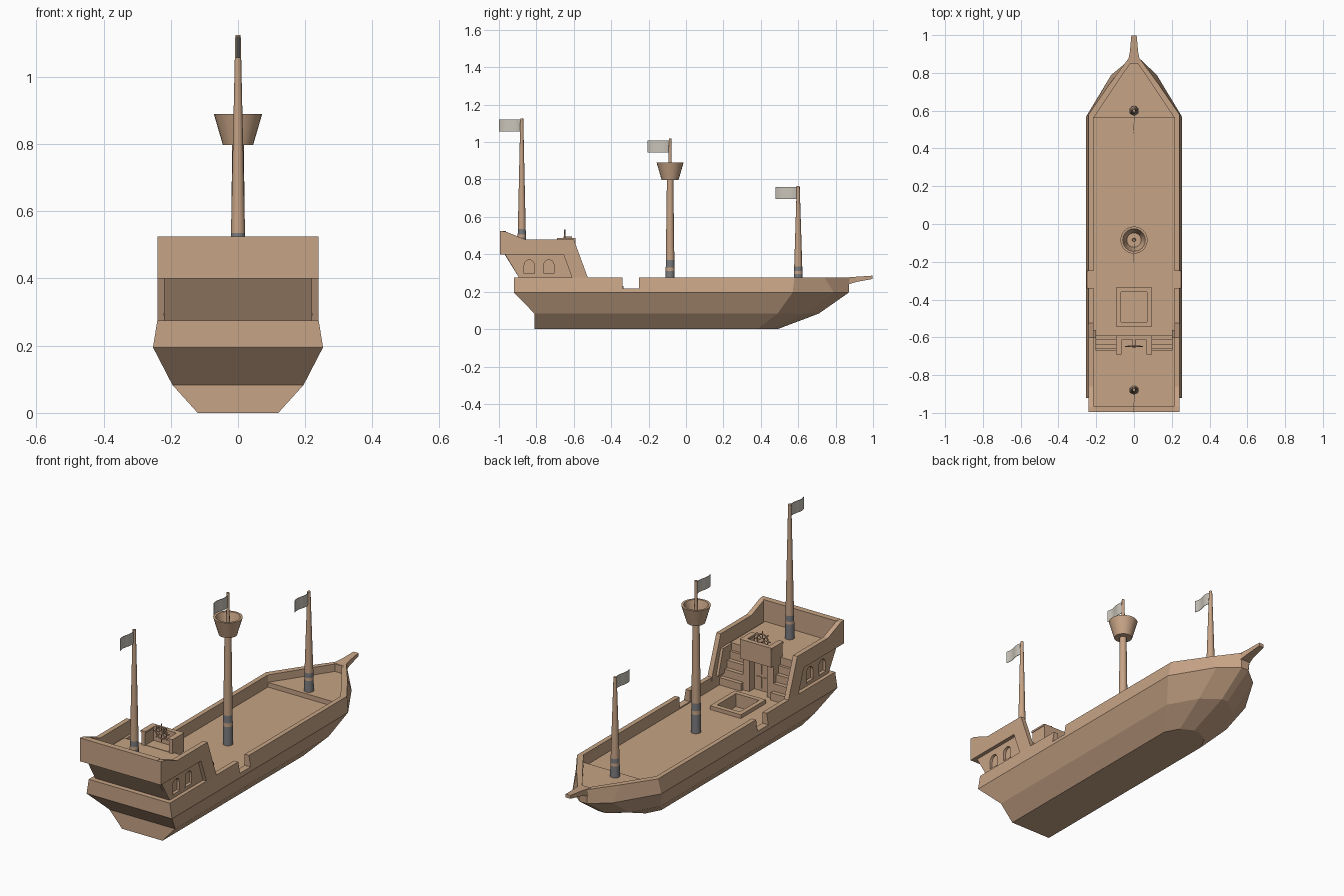
import bpy, bmesh, math
from mathutils import Matrix

if "Cube" in bpy.data.objects:
    bpy.data.objects.remove(bpy.data.objects["Cube"])


def mat(name, rgb):
    m = bpy.data.materials.new(name)
    m.diffuse_color = (*rgb, 1)
    m.use_nodes = True
    m.node_tree.nodes["Principled BSDF"].inputs["Base Color"].default_value = m.diffuse_color
    return m


WOOD = mat("tan_wood", (0.565, 0.366, 0.235))
GREY = mat("grey_band", (0.20, 0.20, 0.21))
CLOTH = mat("pale_cloth", (0.58, 0.55, 0.48))
DECK, FORE, QUARTER = 0.21, 0.235, 0.41


def finish(bm, name, mats=(WOOD,), smooth=False):
    bmesh.ops.recalc_face_normals(bm, faces=bm.faces)
    me = bpy.data.meshes.new(name)
    bm.to_mesh(me)
    bm.free()
    for m in mats:
        me.materials.append(m)
    ob = bpy.data.objects.new(name, me)
    bpy.context.collection.objects.link(ob)
    if smooth:
        bpy.ops.object.select_all(action='DESELECT')
        ob.select_set(True)
        bpy.context.view_layer.objects.active = ob
        bpy.ops.object.shade_smooth_by_angle(angle=math.radians(35))
    return ob


def loft(name, rings, closed=True):
    """Skin a list of equal-length point rings and cap both ends."""
    bm = bmesh.new()
    vs = [[bm.verts.new(p) for p in r] for r in rings]
    n = len(rings[0])
    for a, b in zip(vs, vs[1:]):
        for i in range(n):
            j = (i + 1) % n
            bm.faces.new((a[i], a[j], b[j], b[i]))
    bm.faces.new(vs[0])
    bm.faces.new(vs[-1])
    return finish(bm, name)


def box(name, x0, x1, y0, y1, z0, z1):
    return loft(name, [[(x0, y0, z), (x1, y0, z), (x1, y1, z), (x0, y1, z)] for z in (z0, z1)])


def side_prism(name, prof, x0, x1):
    """Extrude a (y, z) outline across x."""
    return loft(name, [[(x, y, z) for y, z in prof] for x in (x0, x1)])


def cut(ob, cutter):
    m = ob.modifiers.new("cut", 'BOOLEAN')
    m.operation, m.solver, m.object = 'DIFFERENCE', 'EXACT', cutter
    bpy.context.view_layer.objects.active = ob
    bpy.ops.object.modifier_apply(modifier=m.name)
    bpy.data.objects.remove(cutter)


def lathe(name, prof, y, bands=(), n=20):
    """Revolve (r, z) points; faces inside a band of heights turn grey."""
    bm = bmesh.new()
    rings = [[bm.verts.new((r * math.cos(2 * math.pi * i / n), y + r * math.sin(2 * math.pi * i / n), z))
              for i in range(n)] for r, z in prof]
    for a, b in zip(rings, rings[1:]):
        for i in range(n):
            j = (i + 1) % n
            f = bm.faces.new((a[i], a[j], b[j], b[i]))
            c = f.calc_center_median().z
            f.material_index = int(any(lo < c < hi for lo, hi in bands))
    bm.faces.new(rings[0])
    bm.faces.new(rings[-1])
    return finish(bm, name, (WOOD, GREY), True)


def plan(half, z):
    """Mirror the starboard half outline into a full ring."""
    return [(x, y, z) for x, y in half] + [(-x, y, z) for x, y in reversed(half)]


# hull: four stacked outlines, then the inner side of the bulwark down to the deck
inner = [(0.215, -0.89), (0.215, 0.56), (0.112, 0.715), (0.02, 0.85)]
hull = loft("hull", [
    plan([(0.12, -0.81), (0.12, 0.38), (0.08, 0.455), (0.015, 0.49)], 0),
    plan([(0.195, -0.81), (0.195, 0.49), (0.11, 0.64), (0.018, 0.71)], 0.083),
    plan([(0.253, -0.92), (0.253, 0.57), (0.12, 0.79), (0.022, 0.87)], 0.195),
    plan([(0.24, -0.92), (0.24, 0.58), (0.13, 0.74), (0.03, 0.875)], 0.275),
    plan(inner, 0.275), plan(inner, DECK)])
cut(hull, box("gap_cutter", -0.4, 0.4, -0.34, -0.25, DECK + 0.006, 0.4))
cut(hull, box("hatch_cutter", -0.068, 0.068, -0.52, -0.36, 0.16, 0.3))

# raised foredeck and bowsprit
fore = [(0.216, 0.56), (0.113, 0.716), (0.021, 0.851)]
loft("foredeck", [plan(fore, DECK - 0.01), plan(fore, FORE)])
loft("bowsprit", [[(-w, y, lo), (w, y, lo), (w, y, hi), (-w, y, hi)]
                  for w, y, lo, hi in ((0.033, 0.855, 0.235, 0.276), (0.022, 0.91, 0.252, 0.28),
                                       (0.014, 0.998, 0.268, 0.286))])

# hatch coaming
for s in (-1, 1):
    box("hatch_side", *sorted((s * 0.068, s * 0.092)), -0.545, -0.333, 0.2, 0.23)
box("hatch_back", -0.068, 0.068, -0.545, -0.52, 0.2, 0.23)
box("hatch_front", -0.068, 0.068, -0.36, -0.333, 0.2, 0.23)

# stern cabin
side_prism("cabin_body", [(-0.88, 0.2), (-0.89, 0.27), (-0.97, 0.40), (-0.97, QUARTER),
                          (-0.67, QUARTER), (-0.67, 0.2)], -0.206, 0.206)
box("stern_wall", -0.216, 0.216, -0.995, -0.963, 0.40, 0.525)


def arch(cy, w, z0, z1):
    return [(cy - w, z0), (cy + w, z0)] + [
        (cy + w * math.cos(math.pi * i / 8), z1 - w + w * math.sin(math.pi * i / 8)) for i in range(9)]


for s in (-1, 1):
    # recessed side wall with two arched windows
    wall = side_prism("cabin_side", [(-0.89, 0.27), (-0.97, 0.405), (-0.6, 0.405), (-0.56, 0.27)],
                      *sorted((s * 0.2, s * 0.22)))
    for cy in (-0.838, -0.733):
        cut(wall, side_prism("window_cutter", arch(cy, 0.027, 0.294, 0.37), *sorted((s * 0.15, s * 0.3))))
        # window sill
        box("window_sill", *sorted((s * 0.2, s * 0.223)), cy - 0.028, cy + 0.028, 0.29, 0.297)
    # overhanging rail plate
    side_prism("cabin_rail", [(-0.995, 0.40), (-0.995, 0.525), (-0.965, 0.522), (-0.86, 0.48), (-0.60, 0.48),
                              (-0.525, 0.275), (-0.522, 0.23), (-0.6, 0.23), (-0.61, 0.275), (-0.655, 0.40)],
               *sorted((s * 0.214, s * 0.24)))
    # stairs
    for i in range(4):
        box("stair_step", *sorted((s * 0.088, s * 0.215)), -0.68, -0.59 - 0.022 * i,
            DECK - 0.005 + 0.04 * i, DECK + 0.04 * (i + 1))
    # door posts and wheel stand sides
    box("door_post", *sorted((s * 0.052, s * 0.09)), -0.68, -0.61, 0.2, 0.4)
    box("stand_side", *sorted((s * 0.07, s * 0.092)), -0.685, -0.61, 0.38, 0.478)
    box("stand_cap", *sorted((s * 0.066, s * 0.095)), -0.69, -0.592, 0.478, 0.488)
    # door panels
    for z in (0.225, 0.3):
        box("door_panel", *sorted((s * 0.006, s * 0.036)), -0.66, -0.648, z, z + 0.06)

box("door", -0.052, 0.052, -0.68, -0.652, 0.2, 0.39)
box("stand_floor", -0.09, 0.09, -0.68, -0.6, 0.385, QUARTER + 0.002)
box("stand_front", -0.092, 0.092, -0.615, -0.59, 0.385, 0.488)

# steering wheel: rim, hub and spokes around a y axle
WY, WZ = -0.648, 0.485
bm = bmesh.new()
N, M = 24, 6
rim = [[bm.verts.new(((0.032 + 0.004 * math.cos(b)) * math.cos(a), 0.004 * math.sin(b),
                      (0.032 + 0.004 * math.cos(b)) * math.sin(a)))
        for b in (2 * math.pi * k / M for k in range(M))] for a in (2 * math.pi * i / N for i in range(N))]
for i in range(N):
    for k in range(M):
        p, q = rim[i], rim[(i + 1) % N]
        bm.faces.new((p[k], q[k], q[(k + 1) % M], p[(k + 1) % M]))
for i in range(4):
    bmesh.ops.create_cone(bm, cap_ends=True, segments=6, radius1=0.003, radius2=0.003, depth=0.096,
                          matrix=Matrix.Rotation(math.pi * i / 4, 4, 'Y'))
bmesh.ops.create_cone(bm, cap_ends=True, segments=12, radius1=0.009, radius2=0.009, depth=0.045,
                      matrix=Matrix.Translation((0, 0.015, 0)) @ Matrix.Rotation(math.pi / 2, 4, 'X'))
wheel = finish(bm, "steering_wheel", smooth=True)
wheel.location = (0, WY, WZ)


def mast(name, y, z0, z1, r0, r1, bands):
    """Tapered mast with grey bands."""
    zs = sorted({z0, z1, *(z for b in bands for z in b)})
    lathe(name, [(r0 + (r1 - r0) * (z - z0) / (z1 - z0), z) for z in zs], y, bands)


mast("rear_mast", -0.878, QUARTER - 0.01, 1.125, 0.024, 0.008, ((0.40, 0.49), (0.505, 0.535)))
mast("main_mast", -0.085, DECK - 0.01, 0.81, 0.025, 0.017, ((0.20, 0.31), (0.33, 0.37)))
mast("main_pole", -0.085, 0.8, 1.02, 0.010, 0.007, ())
mast("fore_mast", 0.6, FORE - 0.01, 0.765, 0.025, 0.008, ((0.225, 0.295), (0.31, 0.335)))

# crow's nest
lathe("lookout_basket", [(0.045, 0.797), (0.072, 0.89), (0.060, 0.89), (0.038, 0.815)], -0.085, n=24)

# waving flags
for name, y, z in (("rear_flag", -0.884, 1.056), ("main_flag", -0.09, 0.944), ("fore_flag", 0.594, 0.697)):
    path = [(0.005 * math.sin(2 * math.pi * i / 12), y - 0.115 * i / 12) for i in range(13)]
    outline = [(x + 0.001, v) for x, v in path] + [(x - 0.001, v) for x, v in reversed(path)]
    flag = loft(name, [[(x, v, h) for x, v in outline] for h in (z, z + 0.064)])
    flag.data.materials[0] = CLOTH
